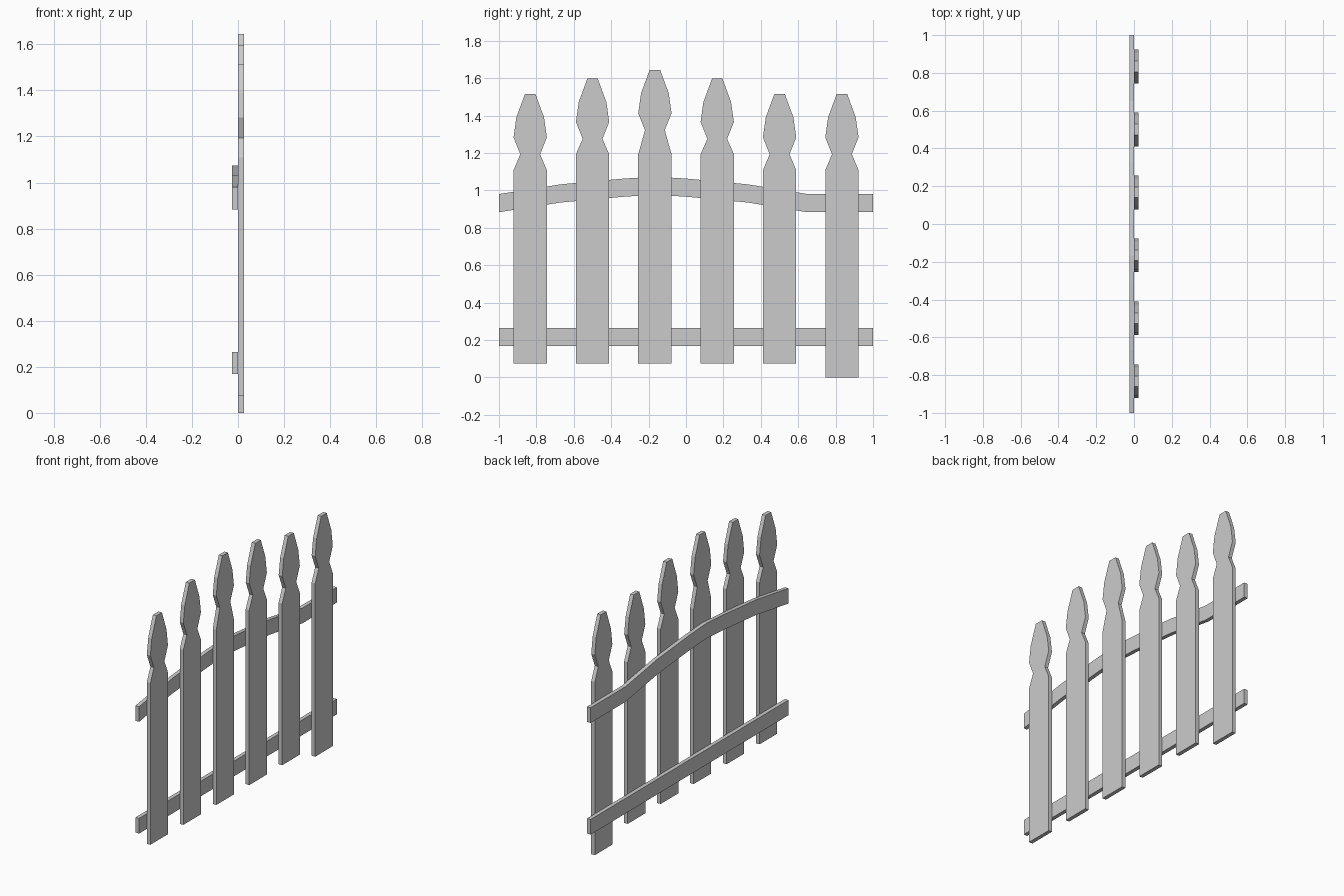
import bpy, bmesh

if "Cube" in bpy.data.objects:
    bpy.data.objects.remove(bpy.data.objects["Cube"])


def extrude_profile(name, pts, x0, x1):
    """Solid from a (y, z) outline, extruded along x."""
    bm = bmesh.new()
    face = bm.faces.new([bm.verts.new((x0, y, z)) for y, z in pts])
    ret = bmesh.ops.extrude_face_region(bm, geom=[face])
    moved = [g for g in ret["geom"] if isinstance(g, bmesh.types.BMVert)]
    bmesh.ops.translate(bm, verts=moved, vec=(x1 - x0, 0, 0))
    bmesh.ops.recalc_face_normals(bm, faces=bm.faces)
    mesh = bpy.data.meshes.new(name)
    bm.to_mesh(mesh)
    bm.free()
    obj = bpy.data.objects.new(name, mesh)
    bpy.context.collection.objects.link(obj)
    return obj


def picket(i, y, bottom, neck, top):
    # right-hand half outline, mirrored to the left
    half = [(0.089, bottom), (0.089, neck), (0.053, top - 0.322),
            (0.089, top - 0.232), (0.074, top - 0.125), (0.028, top)]
    pts = [(y + w, z) for w, z in half] + [(y - w, z) for w, z in reversed(half)]
    extrude_profile(f"picket_{i + 1}", pts, 0.0, 0.025)


# Pickets: bottom, neck and top heights, evenly spaced
heights = [(0.073, 1.108, 1.515), (0.073, 1.193, 1.597), (0.073, 1.193, 1.644),
           (0.073, 1.193, 1.597), (0.073, 1.108, 1.515), (0.0, 1.108, 1.515)]
for i, h in enumerate(heights):
    picket(i, -0.833 + i / 3, *h)

# Straight lower rail
extrude_profile("lower_rail", [(-1, 0.168), (1, 0.168), (1, 0.265), (-1, 0.265)], -0.025, 0.0)

# Arched upper rail with a flat run at one end
arch = [(-1, 0.98), (-0.67, 1.032), (-0.33, 1.063), (-0.167, 1.073),
        (0.0, 1.063), (0.33, 1.032), (0.65, 0.98), (1, 0.98)]
extrude_profile("upper_rail", arch + [(y, z - 0.097) for y, z in reversed(arch)], -0.025, 0.0)
